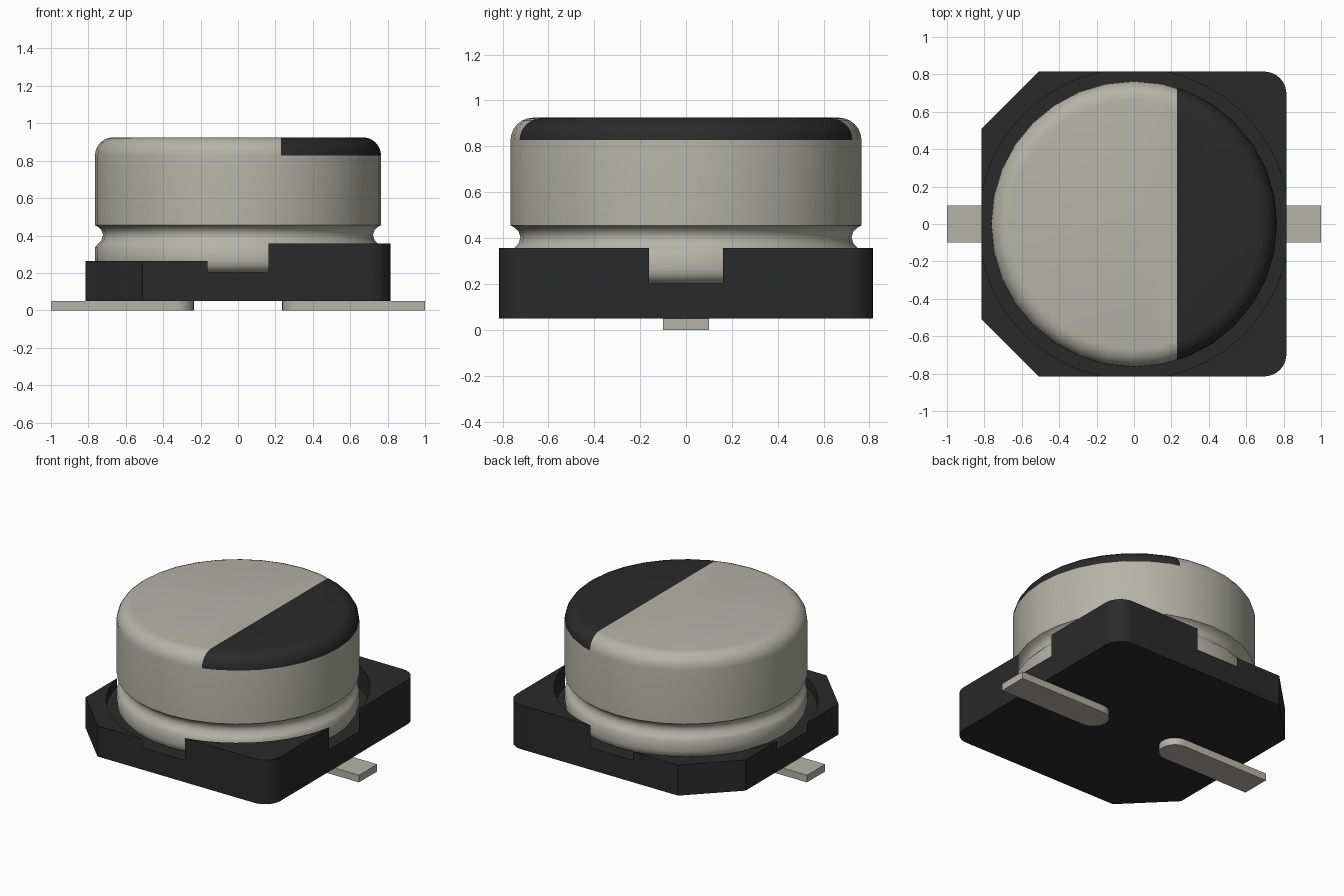
import bpy, bmesh, math
from mathutils import Vector

if "Cube" in bpy.data.objects:
    bpy.data.objects.remove(bpy.data.objects["Cube"], do_unlink=True)


def material(name, rgb):
    mat = bpy.data.materials.new(name)
    mat.use_nodes = True
    mat.diffuse_color = (*rgb, 1)
    mat.node_tree.nodes["Principled BSDF"].inputs["Base Color"].default_value = (*rgb, 1)
    return mat


METAL = material("warm grey metal", (0.46, 0.455, 0.395))
BLACK = material("black plastic", (0.023, 0.023, 0.023))


def finish(bm, name, *mats):
    bmesh.ops.recalc_face_normals(bm, faces=bm.faces)
    mesh = bpy.data.meshes.new(name)
    bm.to_mesh(mesh)
    bm.free()
    obj = bpy.data.objects.new(name, mesh)
    bpy.context.collection.objects.link(obj)
    for mat in mats:
        mesh.materials.append(mat)
    return obj


def smooth(obj, degrees):
    bpy.ops.object.select_all(action="DESELECT")
    obj.select_set(True)
    bpy.context.view_layer.objects.active = obj
    bpy.ops.object.shade_smooth_by_angle(angle=math.radians(degrees))


def arc(cx, cy, r, start, end, steps):
    angles = [math.radians(start + (end - start) * i / steps) for i in range(steps + 1)]
    return [(cx + r * math.cos(a), cy + r * math.sin(a)) for a in angles]


def prism(name, outline, z0, z1, mat):
    bm = bmesh.new()
    face = bm.faces.new([bm.verts.new((x, y, z0)) for x, y in outline])
    top = bmesh.ops.extrude_face_region(bm, geom=[face])["geom"]
    verts = [v for v in top if isinstance(v, bmesh.types.BMVert)]
    bmesh.ops.translate(bm, verts=verts, vec=(0, 0, z1 - z0))
    return finish(bm, name, mat)


def cut(obj, cutter):
    mod = obj.modifiers.new("cut", "BOOLEAN")
    mod.operation, mod.solver, mod.object = "DIFFERENCE", "EXACT", cutter
    bpy.context.view_layer.objects.active = obj
    bpy.ops.object.modifier_apply(modifier=mod.name)
    bpy.data.objects.remove(cutter, do_unlink=True)


# Base: two chamfered corners, two rounded corners
H, R, C = 0.815, 0.12, 0.51
outline = [(-H, C), (-H, -C), (-C, -H)]
outline += arc(H - R, -H + R, R, -90, 0, 8) + arc(H - R, H - R, R, 0, 90, 8)
outline += [(-C, H)]
base = prism("base", outline, 0.05, 0.357, BLACK)

# Lower step on the chamfered half, then the round pocket that opens each side
cut(base, prism("step_cutter", [(-1, -1), (0, -1), (0, 1), (-1, 1)], 0.263, 0.6, BLACK))
cut(base, prism("pocket_cutter", arc(0, 0, 0.831, 0, 354.375, 63), 0.203, 0.6, BLACK))
smooth(base, 30)

# Can: lathed profile with rounded foot, groove and rounded top
profile = [(0, 0.203)] + arc(0.705, 0.263, 0.06, -90, 0, 4)
profile += [(0.765, 0.335), (0.75, 0.355), (0.73, 0.375), (0.722, 0.403)]
profile += [(0.73, 0.43), (0.75, 0.447), (0.765, 0.455)]
profile += arc(0.667, 0.827, 0.098, 0, 90, 6) + [(0, 0.925)]
bm = bmesh.new()
verts = [bm.verts.new((r, 0, z)) for r, z in profile]
edges = [bm.edges.new(pair) for pair in zip(verts, verts[1:])]
bmesh.ops.spin(bm, geom=verts + edges, axis=(0, 0, 1), cent=(0, 0, 0),
               angle=math.tau, steps=32, use_merge=True)
bmesh.ops.remove_doubles(bm, verts=bm.verts, dist=0.0005)

# Polarity mark: black faces beyond a straight cut across the top
MARK_X = 0.23
crown = [f for f in bm.faces if f.calc_center_median().z > 0.828]
geom = crown + list({e for f in crown for e in f.edges}) + list({v for f in crown for v in f.verts})
bmesh.ops.bisect_plane(bm, geom=geom, plane_co=Vector((MARK_X, 0, 0)), plane_no=Vector((1, 0, 0)))
for f in bm.faces:
    c = f.calc_center_median()
    f.material_index = int(c.z > 0.828 and c.x > MARK_X)
can = finish(bm, "can", METAL, BLACK)
smooth(can, 40)

# Leads with rounded inner ends
for side, name in ((1, "left_lead"), (-1, "right_lead")):
    shape = [(1, -0.1), (1, 0.1)] + arc(0.335, 0, 0.1, 90, 270, 12)
    smooth(prism(name, [(side * x, y) for x, y in shape], 0, 0.05, METAL), 30)
